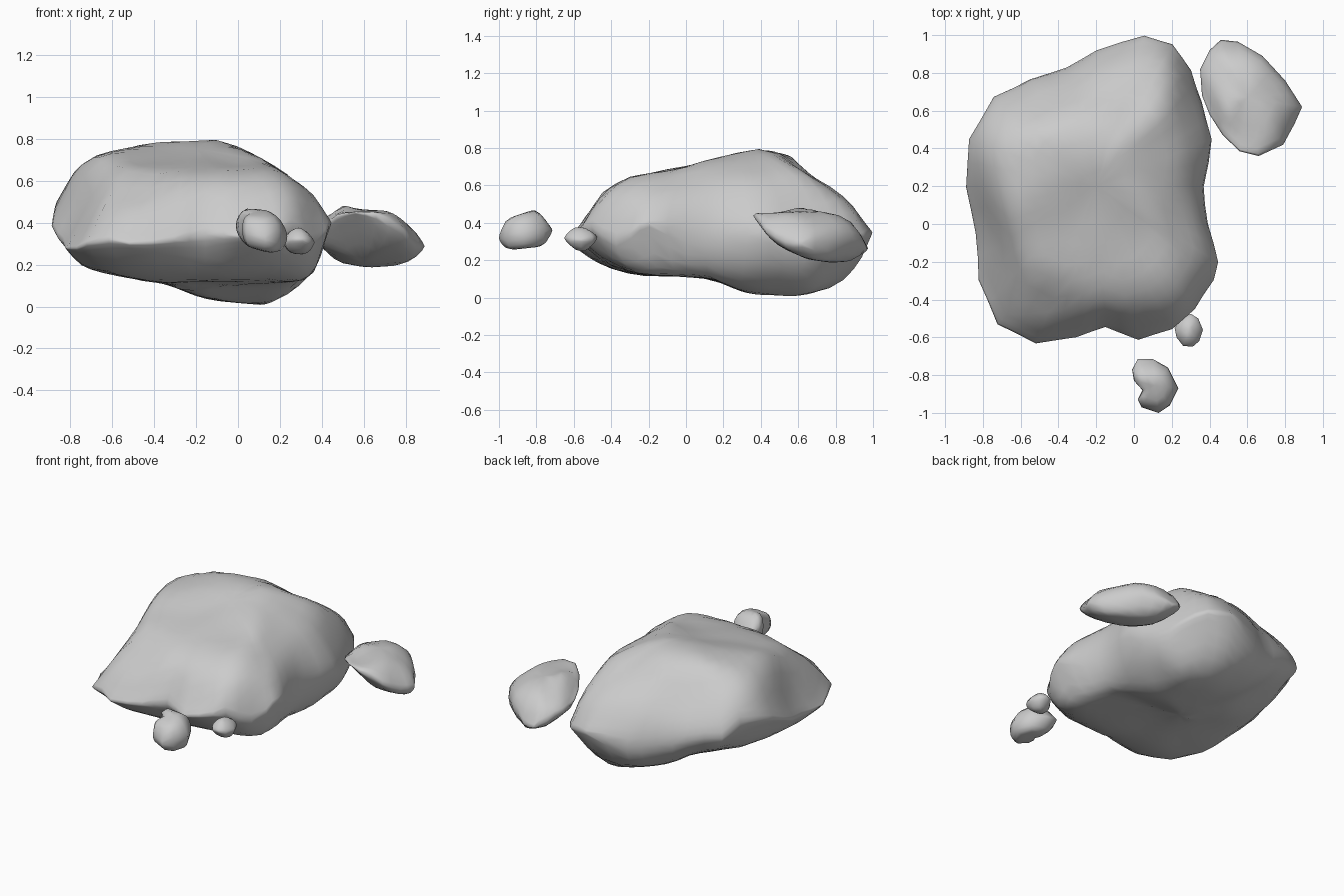
import bpy, bmesh, math
from mathutils import Vector, noise


def interp(profile, t):
    """Piecewise-linear height lookup in a (position, height) profile."""
    if t <= profile[0][0]:
        return profile[0][1]
    for (a, ha), (b, hb) in zip(profile, profile[1:]):
        if t <= b:
            return ha + (hb - ha) * (t - a) / (b - a)
    return profile[-1][1]


def slanted(profile, yaw, pitch, p):
    """Height limit at p given by a profile cut through the rock along a tilted direction."""
    a, e = math.radians(yaw), math.radians(pitch)
    across = p.x * math.cos(a) + p.y * math.sin(a)
    away = p.y * math.cos(a) - p.x * math.sin(a)
    return (interp(profile, across) - away * math.sin(e)) / math.cos(e) + 0.395


def rock(name, centre, outline, front, side, rings, split=2, rough=0.0, power=10, cuts=()):
    """Carve a rock from its plan outline, front/side (top, bottom) profiles and slanted cuts."""
    rim = []
    n = len(outline)
    for i in range(n):
        a, b = Vector(outline[i]), Vector(outline[(i + 1) % n])
        rim += [a.lerp(b, k / split) for k in range(split)]
    c = Vector(centre)
    m = len(rim)

    def heights(p):
        top = min(interp(front[0], p.x), interp(side[0], p.y))
        low = max(interp(front[1], p.x), interp(side[1], p.y))
        for yaw, pitch, upper, lower in cuts:
            if upper:
                top = min(top, slanted(upper, yaw, pitch, p))
            if lower:
                low = max(low, slanted(lower, yaw, pitch, p))
        if top < low:
            top = low = (top + low) / 2
        return top, low

    bm = bmesh.new()

    def vert(p, z):
        q = Vector((p.x, p.y, z))
        q += noise.noise_vector(q * 4.5) * rough
        q.z = max(q.z, 0.0)
        return bm.verts.new(q)

    edge_z = [sum(heights(p)) / 2 for p in rim]
    edge = [vert(p, z) for p, z in zip(rim, edge_z)]
    for k in (0, 1):
        loops = []
        for s in rings:
            f = math.sqrt(1 - s ** power)
            loop = []
            for p, ez in zip(rim, edge_z):
                q = c.lerp(p, s)
                loop.append(vert(q, ez + (heights(q)[k] - ez) * f))
            loops.append(loop)
        loops.append(edge)
        pole = vert(c, heights(c)[k])
        for i in range(m):
            j = (i + 1) % m
            bm.faces.new((pole, loops[0][i], loops[0][j]))
            for la, lb in zip(loops, loops[1:]):
                bm.faces.new((la[i], lb[i], lb[j], la[j]))
    # soften the creases where the profiles meet
    bmesh.ops.smooth_vert(bm, verts=bm.verts, factor=0.4, use_axis_x=False,
                          use_axis_y=False, use_axis_z=True)
    bmesh.ops.recalc_face_normals(bm, faces=bm.faces)
    for f in bm.faces:
        f.smooth = True
    me = bpy.data.meshes.new(name)
    bm.to_mesh(me)
    bm.free()
    ob = bpy.data.objects.new(name, me)
    bpy.context.collection.objects.link(ob)
    return ob


fine = (0.12, 0.25, 0.38, 0.5, 0.61, 0.71, 0.8, 0.87, 0.925, 0.965, 0.99)
coarse = (0.3, 0.55, 0.75, 0.9, 0.975)

# Slanted facets of the boulder: (yaw, pitch, upper profile, lower profile)
facets = [
    (35, 25, [(-0.89, -0.07), (-0.77, 0.08), (-0.63, 0.26), (-0.55, 0.41), (-0.445, 0.56),
              (-0.35, 0.605), (-0.17, 0.625), (0.02, 0.61), (0.235, 0.56), (0.29, 0.49),
              (0.42, 0.46), (0.64, 0.38), (0.72, 0.22)], None),
    (215, 25, [(-0.71, -0.27), (-0.64, -0.1), (-0.477, 0.085), (-0.25, 0.26), (-0.136, 0.34),
               (0.03, 0.37), (0.186, 0.35), (0.446, 0.258), (0.65, 0.134), (0.8, 0.095),
               (0.9, -0.02)],
     [(-0.71, -0.36), (-0.59, -0.49), (-0.446, -0.6), (-0.09, -0.57), (0.03, -0.51),
      (0.37, -0.46), (0.59, -0.38), (0.8, -0.26), (0.9, -0.12)]),
    (140, -30, [(-0.54, -0.06), (-0.48, 0.1), (-0.37, 0.22), (-0.2, 0.45), (0.29, 0.52),
                (0.35, 0.51), (0.54, 0.455), (0.66, 0.38), (0.79, 0.27), (0.985, 0.13),
                (1.0, 0.06)],
     [(-0.545, -0.17), (-0.44, -0.28), (-0.27, -0.35), (-0.08, -0.47), (0.04, -0.53),
      (0.2, -0.55), (0.49, -0.49), (0.725, -0.32), (0.91, -0.12), (1.0, -0.04)]),
]

# Main boulder
rock("main_boulder", (-0.2, 0.2),
     [(0.05, 1.0), (0.2, 0.95), (0.3, 0.82), (0.36, 0.65), (0.41, 0.45), (0.37, 0.2),
      (0.39, 0), (0.44, -0.2), (0.42, -0.3), (0.32, -0.45), (0.2, -0.56), (0.02, -0.61),
      (-0.15, -0.54), (-0.3, -0.6), (-0.52, -0.635), (-0.72, -0.53), (-0.82, -0.3),
      (-0.84, -0.05), (-0.89, 0.2), (-0.87, 0.45), (-0.74, 0.67), (-0.55, 0.77),
      (-0.35, 0.83), (-0.2, 0.92)],
     ([(-0.89, 0.38), (-0.87, 0.53), (-0.78, 0.67), (-0.66, 0.73), (-0.4, 0.78),
       (-0.1, 0.795), (0.05, 0.745), (0.25, 0.62), (0.36, 0.55), (0.44, 0.42)],
      [(-0.89, 0.36), (-0.86, 0.29), (-0.76, 0.19), (-0.5, 0.13), (-0.35, 0.11),
       (-0.18, 0.045), (0.13, 0.0), (0.25, 0.07), (0.38, 0.15), (0.44, 0.38)]),
     ([(-0.64, 0.3), (-0.53, 0.45), (-0.45, 0.57), (-0.3, 0.645), (0, 0.7), (0.25, 0.77),
       (0.4, 0.795), (0.57, 0.755), (0.65, 0.66), (0.78, 0.59), (0.9, 0.5), (1.0, 0.36)],
      [(-0.64, 0.29), (-0.55, 0.23), (-0.42, 0.16), (-0.25, 0.12), (0.13, 0.105),
       (0.3, 0.03), (0.43, 0.0), (0.6, 0.0), (0.83, 0.06), (0.95, 0.19), (1.0, 0.34)]),
     fine, rough=0.01, power=12, cuts=facets)

# Medium stone at the back right, with its own slanted facets
stone_facets = [
    (35, 25, [(0.67, 0.1), (0.75, 0.175), (0.935, 0.2), (1.02, 0.165), (1.11, 0.07)],
     [(0.67, 0.06), (0.836, -0.095), (1.0, -0.15), (1.11, -0.12)]),
    (215, 25, [(-1.1, -0.04), (-1.02, -0.01), (-0.867, 0.075), (-0.755, 0.095), (-0.64, 0.035)],
     [(-1.1, -0.21), (-0.98, -0.355), (-0.867, -0.34), (-0.71, -0.23), (-0.64, -0.06)]),
    (140, -30, [(-0.34, 0.4), (-0.217, 0.5), (0.01, 0.55), (0.23, 0.52), (0.29, 0.41)],
     [(-0.34, 0.35), (-0.266, 0.305), (-0.02, 0.275), (0.24, 0.305), (0.29, 0.375)]),
]
rock("side_stone", (0.6, 0.67),
     [(0.46, 0.975), (0.55, 0.965), (0.68, 0.89), (0.8, 0.76), (0.89, 0.62), (0.85, 0.53),
      (0.79, 0.42), (0.66, 0.36), (0.56, 0.385), (0.47, 0.47), (0.4, 0.58), (0.36, 0.68),
      (0.35, 0.82), (0.4, 0.92)],
     ([(0.35, 0.4), (0.42, 0.44), (0.49, 0.495), (0.56, 0.465), (0.74, 0.455),
       (0.82, 0.42), (0.89, 0.29)],
      [(0.35, 0.32), (0.4, 0.25), (0.5, 0.205), (0.65, 0.18), (0.8, 0.185), (0.89, 0.28)]),
     ([(0.36, 0.455), (0.5, 0.45), (0.6, 0.495), (0.7, 0.465), (0.85, 0.435),
       (0.91, 0.38), (0.975, 0.26)],
      [(0.36, 0.43), (0.4, 0.36), (0.5, 0.27), (0.65, 0.205), (0.85, 0.175),
       (0.93, 0.19), (0.975, 0.24)]),
     fine[1::2], power=14, cuts=stone_facets)

# Front pebble
rock("front_pebble", (0.11, -0.855),
     [(0.02, -0.715), (0.1, -0.715), (0.18, -0.76), (0.235, -0.87), (0.19, -0.96),
      (0.13, -1.0), (0.04, -0.97), (0.02, -0.93), (0.045, -0.88), (0.0, -0.83),
      (-0.01, -0.77)],
     ([(-0.01, 0.45), (0.05, 0.475), (0.16, 0.455), (0.2, 0.41), (0.235, 0.36)],
      [(-0.01, 0.34), (0.05, 0.285), (0.16, 0.25), (0.21, 0.26), (0.235, 0.3)]),
     ([(-1.0, 0.33), (-0.96, 0.42), (-0.8, 0.475), (-0.72, 0.37)],
      [(-1.0, 0.3), (-0.96, 0.25), (-0.76, 0.275), (-0.715, 0.35)]),
     coarse, split=1)

# Tiny pebble touching the boulder
rock("tiny_pebble", (0.29, -0.565),
     [(0.3, -0.475), (0.34, -0.5), (0.365, -0.56), (0.345, -0.62), (0.31, -0.65),
      (0.26, -0.645), (0.225, -0.6), (0.215, -0.55), (0.25, -0.5)],
     ([(0.215, 0.32), (0.25, 0.36), (0.29, 0.38), (0.33, 0.355), (0.365, 0.31)],
      [(0.215, 0.3), (0.24, 0.26), (0.31, 0.24), (0.345, 0.265), (0.365, 0.3)]),
     ([(-0.65, 0.33), (-0.6, 0.375), (-0.55, 0.38), (-0.475, 0.33)],
      [(-0.65, 0.31), (-0.59, 0.255), (-0.54, 0.245), (-0.475, 0.31)]),
     coarse, split=1)
